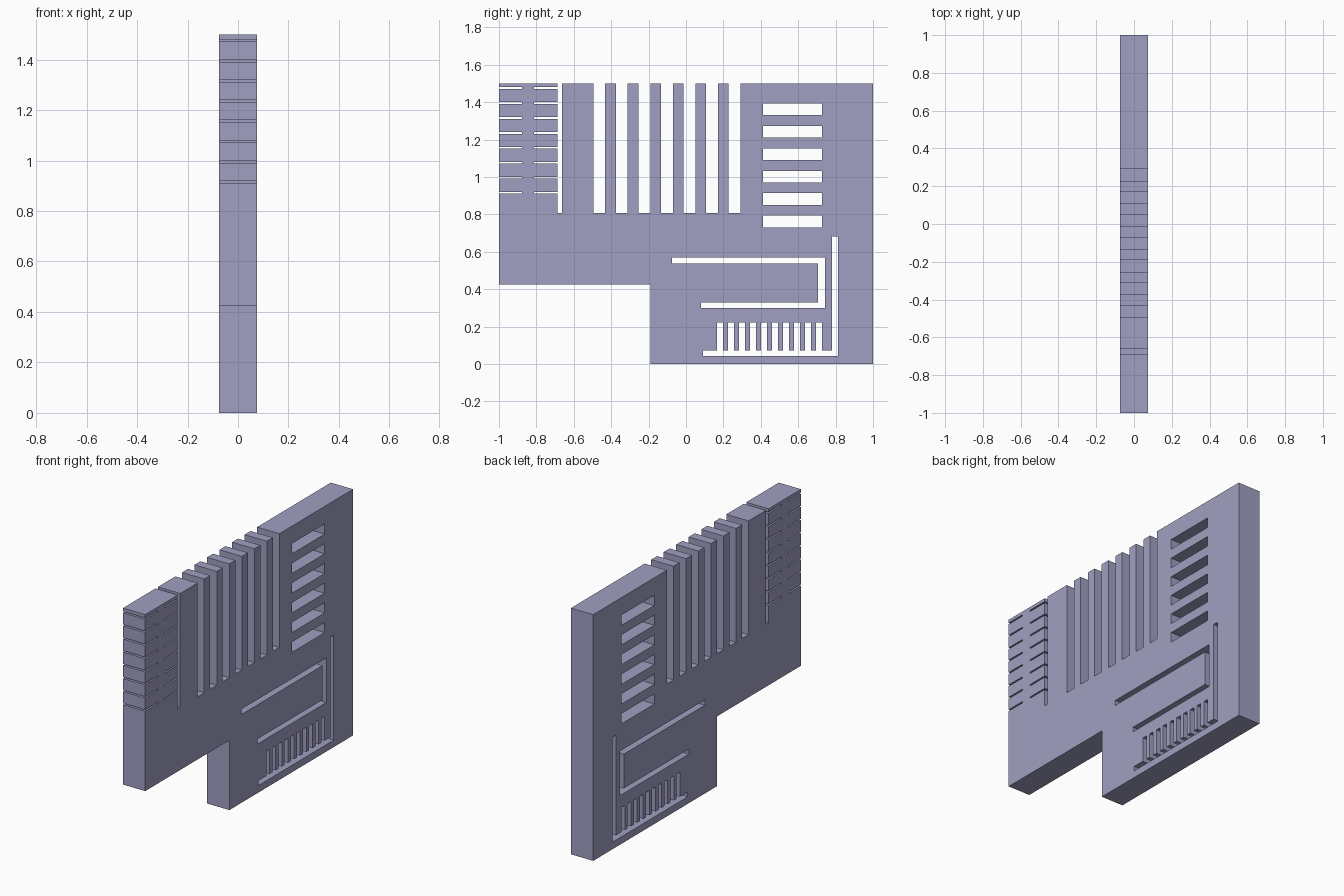
import bpy, bmesh
from mathutils import Matrix

cube = bpy.data.objects.get("Cube")
if cube:
    bpy.data.objects.remove(cube, do_unlink=True)

HALF = 0.075          # half thickness of the plate
TOP = 1.5


def rect(y0, y1, z0, z1):
    return [(y0, z0), (y1, z0), (y1, z1), (y0, z1)]


def notch(y0, y1, z):
    """Slot open at the top edge, walked towards -y."""
    return [(y1, TOP), (y1, z), (y0, z), (y0, TOP)]


# Outer profile: stepped bottom, then the slotted top edge
slits = [0.911 + 0.08 * i for i in range(8)]
SLIT = 0.009
outline = [(-1, 0.425), (-0.19, 0.425), (-0.19, 0), (1, 0), (1, TOP)]
for i in reversed(range(7)):
    y = -0.495 + 0.1205 * i
    outline += notch(y, y + 0.063, 0.807)

# Narrow slot whose outer wall carries thin slits
outline += [(-0.663, TOP), (-0.663, 0.807), (-0.687, 0.807)]
for z in slits:
    outline += [(-0.687, z), (-0.813, z), (-0.813, z + SLIT), (-0.687, z + SLIT)]
outline += [(-0.687, TOP), (-1, TOP)]

# Matching slits on the front edge
for z in reversed(slits):
    outline += [(-1, z + SLIT), (-0.878, z + SLIT), (-0.878, z), (-1, z)]

# Column of rectangular windows
windows = [rect(0.412, 0.727, 0.731 + 0.12 * i, 0.793 + 0.12 * i) for i in range(6)]

# U-shaped channel
channel = [(-0.075, 0.57), (0.743, 0.57), (0.743, 0.299), (0.08, 0.299),
           (0.08, 0.329), (0.706, 0.329), (0.706, 0.538), (-0.075, 0.538)]

# Comb-shaped channel with a tall riser
comb = [(0.091, 0.043), (0.813, 0.043), (0.813, 0.682), (0.781, 0.682), (0.781, 0.072)]
for i in reversed(range(10)):
    y = 0.166 + 0.0589 * i
    comb += [(y + 0.031, 0.072), (y + 0.031, 0.222), (y, 0.222), (y, 0.072)]
comb.append((0.091, 0.072))

# Filled, extruded profile
curve = bpy.data.curves.new("plate_profile", "CURVE")
curve.dimensions = "2D"
curve.fill_mode = "BOTH"
curve.extrude = HALF
for loop in [outline, channel, comb] + windows:
    spline = curve.splines.new("POLY")
    spline.points.add(len(loop) - 1)
    for point, (y, z) in zip(spline.points, loop):
        point.co = (y, z, 0, 1)
    spline.use_cyclic_u = True

profile = bpy.data.objects.new("plate_profile", curve)
bpy.context.collection.objects.link(profile)
bpy.context.view_layer.update()
depsgraph = bpy.context.evaluated_depsgraph_get()
mesh = bpy.data.meshes.new_from_object(profile.evaluated_get(depsgraph))
bpy.data.objects.remove(profile, do_unlink=True)

# Stand the profile upright: local x, y, z become world y, z, x
mesh.transform(Matrix(((0, 0, 1, 0), (1, 0, 0, 0), (0, 1, 0, 0), (0, 0, 0, 1))))
bm = bmesh.new()
bm.from_mesh(mesh)
bmesh.ops.remove_doubles(bm, verts=bm.verts, dist=0.0001)
bmesh.ops.recalc_face_normals(bm, faces=bm.faces)
for face in bm.faces:
    face.smooth = False
    face.material_index = 0
bm.to_mesh(mesh)
bm.free()

# Single flat colour
mat = bpy.data.materials.new("lavender_grey")
mat.use_nodes = True
colour = (0.355, 0.35, 0.54, 1)
mat.diffuse_color = colour
mat.node_tree.nodes["Principled BSDF"].inputs["Base Color"].default_value = colour
mesh.materials.clear()
mesh.materials.append(mat)

mesh.name = "slotted_plate"
plate = bpy.data.objects.new("slotted_plate", mesh)
bpy.context.collection.objects.link(plate)
